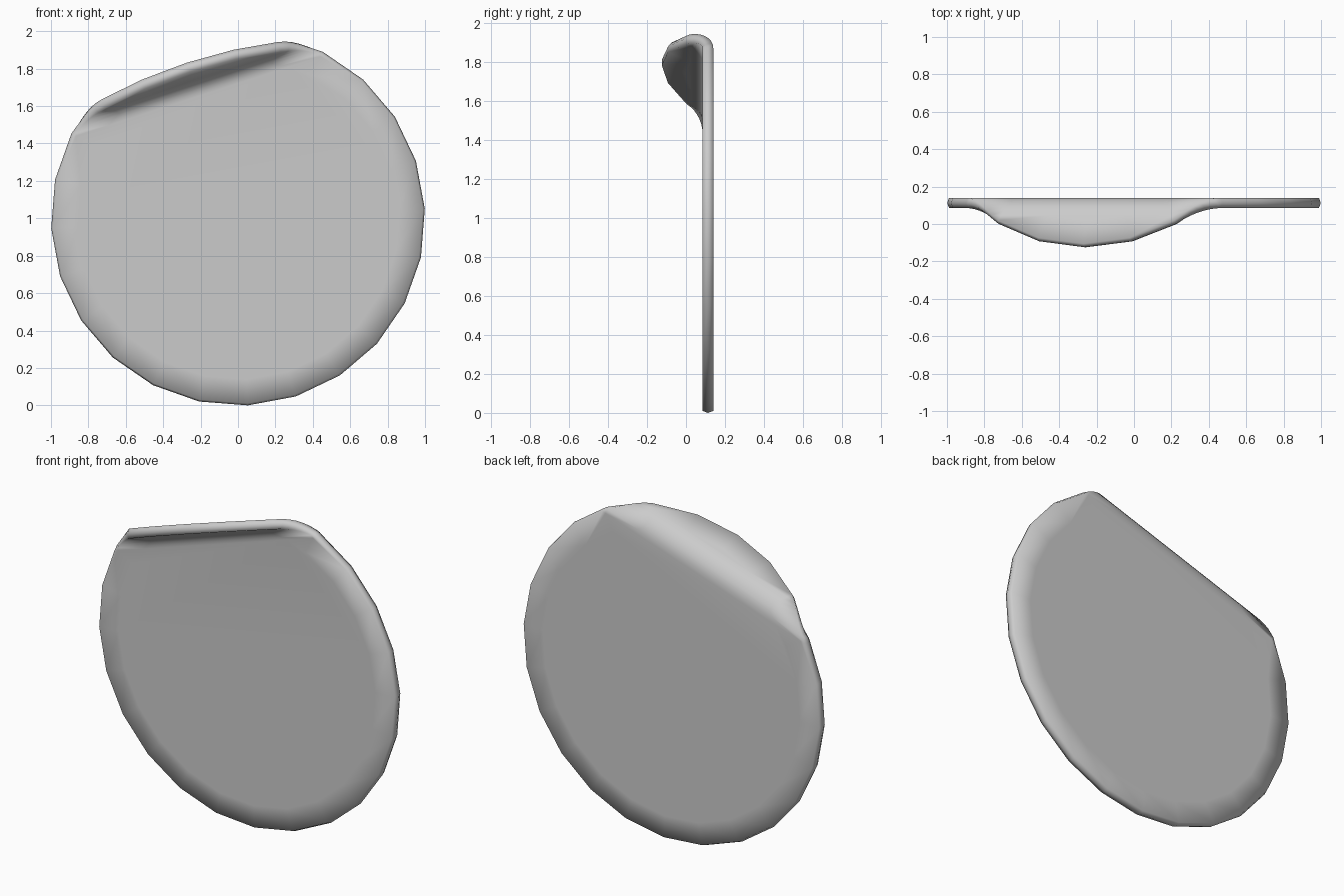
import bpy, bmesh
from math import cos, sin, radians
from mathutils import Vector

if "Cube" in bpy.data.objects:
    bpy.data.objects.remove(bpy.data.objects["Cube"])

SIDES, HALF, MID_Y, CZ = 24, 0.0275, 0.1125, 0.9986
FOLD = radians(108)                 # direction the flap points in the disc plane
START, R, ANGLE = 0.688, 0.115, radians(70)   # bend start, radius, angle
END = START + R * ANGLE
n = Vector((cos(FOLD), 0, sin(FOLD)))

bm = bmesh.new()


def ring(radius, y):
    angs = [radians(3 + 360 * i / SIDES) for i in range(SIDES)]
    return [bm.verts.new((radius * cos(a), y, radius * sin(a))) for a in angs]


# Flat disc with a slightly pointed rim
rings = [ring(0.86, -HALF), ring(0.99, -HALF), ring(1.0, 0),
         ring(0.99, HALF), ring(0.86, HALF)]
for a, b in zip(rings, rings[1:]):
    for i in range(SIDES):
        j = (i + 1) % SIDES
        bm.faces.new((a[i], a[j], b[j], b[i]))
bm.faces.new(rings[0])
bm.faces.new(rings[-1])

# Cuts parallel to the fold
CUTS = 6
for k in range(CUTS + 1):
    d = START + (END - START) * k / CUTS
    bmesh.ops.bisect_plane(bm, geom=bm.verts[:] + bm.edges[:] + bm.faces[:],
                           dist=1e-5, plane_co=n * d, plane_no=n)

# Bend the flap forward
for v in bm.verts:
    s = v.co.dot(n)
    if s <= START:
        continue
    t = min((s - START) / R, ANGLE)
    rest = max(s - END, 0)
    off = v.co.y
    d = START + R * sin(t) + rest * cos(t) + off * sin(t)
    y = -R * (1 - cos(t)) - rest * sin(t) + off * cos(t)
    v.co += n * (d - s)
    v.co.y = y

for v in bm.verts:
    v.co += Vector((0, MID_Y, CZ))
bmesh.ops.recalc_face_normals(bm, faces=bm.faces[:])
for f in bm.faces:
    f.smooth = True

mesh = bpy.data.meshes.new("folded_disc")
bm.to_mesh(mesh)
bm.free()
disc = bpy.data.objects.new("folded_disc", mesh)
bpy.context.collection.objects.link(disc)
